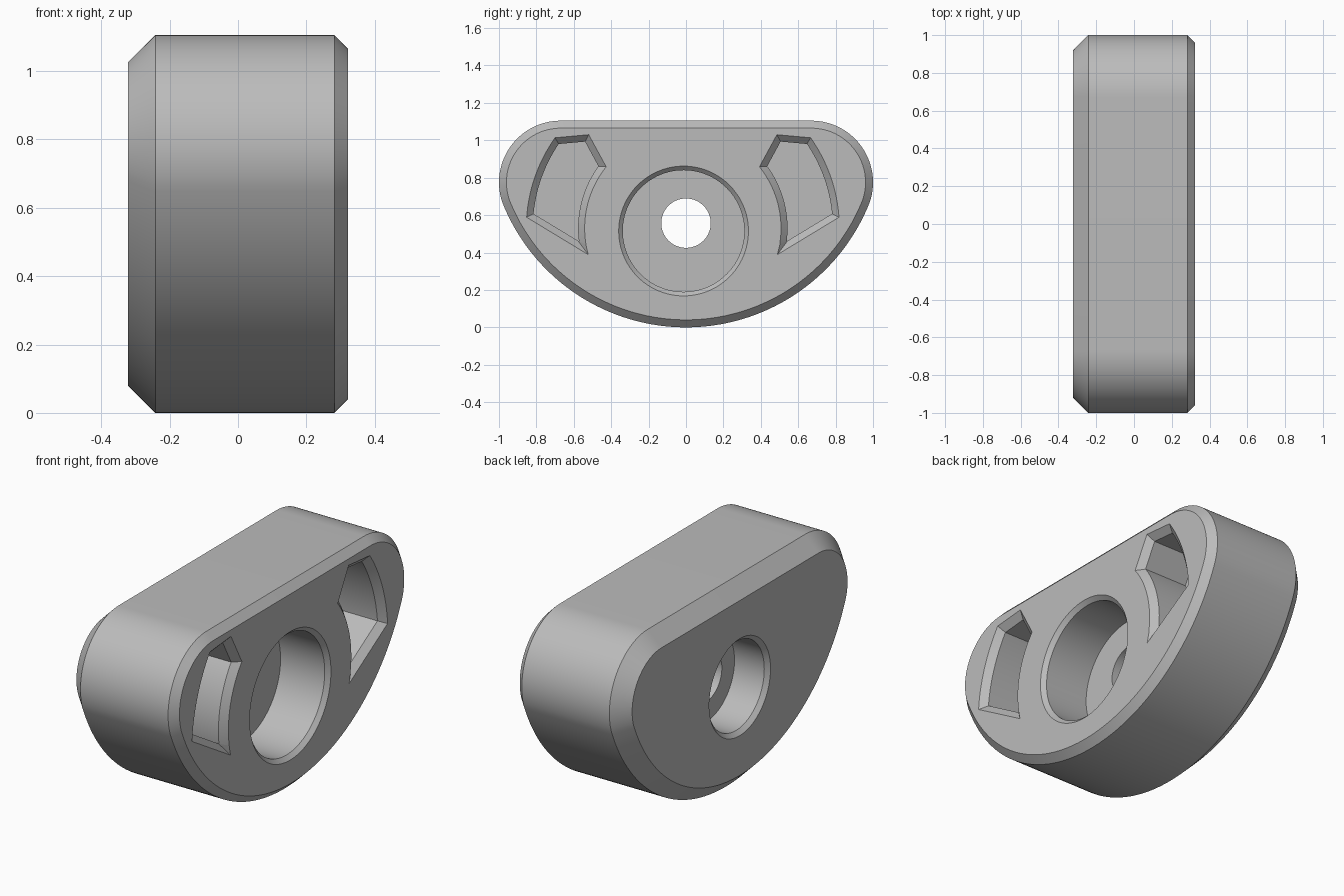
import bpy, bmesh
from math import sin, cos, radians, atan2, pi
from mathutils import Vector

if "Cube" in bpy.data.objects:
    bpy.data.objects.remove(bpy.data.objects["Cube"], do_unlink=True)

HALF = 0.322          # half thickness along x
grey = bpy.data.materials.new("mid grey")
grey.use_nodes = True
grey.diffuse_color = (0.5, 0.5, 0.5, 1)
grey.node_tree.nodes["Principled BSDF"].inputs["Base Color"].default_value = grey.diffuse_color


def arc(cy, cz, r, a0, a1, n):
    """Points (y, z) on an arc, angles in radians."""
    return [(cy + r * cos(a0 + (a1 - a0) * i / n), cz + r * sin(a0 + (a1 - a0) * i / n))
            for i in range(n + 1)]


def circle(cy, cz, r, n=96):
    return arc(cy, cz, r, 0, 2 * pi, n)[:-1]


def inset(pts, d):
    """Mitred inward offset of a counter-clockwise outline."""
    out = []
    for i, p in enumerate(pts):
        p = Vector(p)
        e0 = (p - Vector(pts[i - 1])).normalized()
        e1 = (Vector(pts[(i + 1) % len(pts)]) - p).normalized()
        n0, n1 = Vector((-e0.y, e0.x)), Vector((-e1.y, e1.x))
        out.append(tuple(p + (n0 + n1) * d / (1 + n0.dot(n1))))
    return out


def loft(name, sections):
    """Closed solid through (x, outline) sections."""
    bm = bmesh.new()
    rings = [[bm.verts.new((x, y, z)) for y, z in pts] for x, pts in sections]
    for a, b in zip(rings, rings[1:]):
        for i in range(len(a)):
            bm.faces.new((a[i - 1], a[i], b[i], b[i - 1]))
    bm.faces.new(rings[0])
    bm.faces.new(rings[-1])
    bmesh.ops.recalc_face_normals(bm, faces=bm.faces)
    mesh = bpy.data.meshes.new(name)
    bm.to_mesh(mesh)
    bm.free()
    mesh.materials.append(grey)
    ob = bpy.data.objects.new(name, mesh)
    bpy.context.collection.objects.link(ob)
    return ob


def body_outline(d):
    """Flat top, rounded shoulders and a broad round belly, inset by d."""
    cy, cz, r, belly = 0.67, 0.775, 0.33, 1.056
    join = atan2(cz - belly, cy)
    half = arc(0, belly, belly - d, -pi / 2, join, 40)
    half += arc(cy, cz, r - d, join, pi / 2, 32)[1:]
    return half + [(-y, z) for y, z in reversed(half[1:])]


# Body with a wide chamfer on one face and a narrow one on the other
body = loft("body", [(-HALF, body_outline(0.08)), (-HALF + 0.08, body_outline(0)),
                     (HALF - 0.04, body_outline(0)), (HALF, body_outline(0.04))])
cutters = []

# Round recesses with chamfered mouths, and the through hole
for name, side, cy, cz, r, depth in (("front_recess", 1, -0.013, 0.515, 0.325, 0.286),
                                     ("back_recess", -1, 0, 0.557, 0.24, 0.2)):
    c = 0.022
    cutters.append(loft(name, [(side * (HALF - depth), circle(cy, cz, r)),
                               (side * (HALF - c), circle(cy, cz, r)),
                               (side * (HALF + c), circle(cy, cz, r + 2 * c))]))
cutters.append(loft("through_hole", [(-0.5, circle(0, 0.557, 0.132)),
                                     (0.5, circle(0, 0.557, 0.132))]))

# Curved side pockets, mirrored, with chamfered mouths
MID, CZ = -0.017, 0.53
pocket = arc(0, CZ, 0.837, radians(4), radians(35.3), 16)
pocket += [(0.503, 1.03)]
pocket += arc(0, CZ, 0.525, radians(38.7), radians(-15.6), 16)
for name, side in (("left_pocket", 1), ("right_pocket", -1)):
    c = 0.035
    sections = [(HALF - 0.3, c), (HALF - c, c), (HALF + c, -c)]
    cutters.append(loft(name, [(x, [(MID + side * y, z) for y, z in inset(pocket, d)])
                               for x, d in sections]))

# Cut everything out of the body
bpy.context.view_layer.objects.active = body
for cutter in cutters:
    mod = body.modifiers.new(cutter.name, "BOOLEAN")
    mod.operation, mod.solver, mod.object = "DIFFERENCE", "EXACT", cutter
    bpy.ops.object.modifier_apply(modifier=mod.name)
    bpy.data.objects.remove(cutter, do_unlink=True)

bpy.ops.object.select_all(action="DESELECT")
body.select_set(True)
bpy.ops.object.shade_smooth_by_angle(angle=radians(25))
